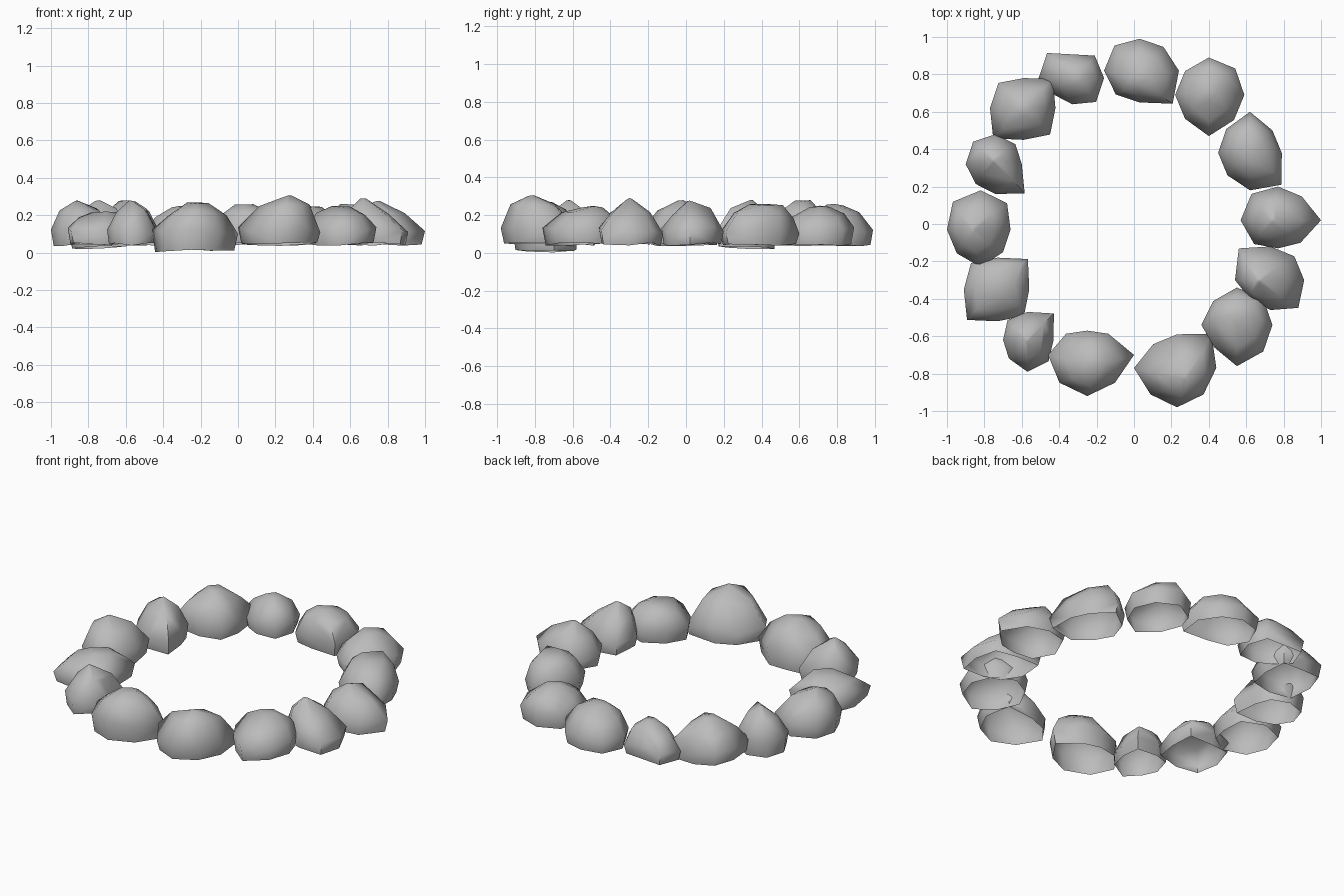
import bpy
import bmesh
import math
import random
from mathutils import Vector

if "Cube" in bpy.data.objects:
    bpy.data.objects.remove(bpy.data.objects["Cube"], do_unlink=True)

random.seed(4)

# One grey for every stone
grey = bpy.data.materials.new("stone_grey")
grey.use_nodes = True
grey.diffuse_color = (0.5, 0.5, 0.5, 1)
shader = grey.node_tree.nodes["Principled BSDF"]
shader.inputs["Base Color"].default_value = grey.diffuse_color
shader.inputs["Roughness"].default_value = 0.8

PEAKED, ROUNDED, FLAT = 0.08, 0.25, 0.42


def ring(bm, centre, radii, scale, height, wobble, skip=1):
    """Add a ring of corners that follows the stone's outline."""
    corners = []
    for i in range(0, len(radii), skip):
        angle = math.tau * i / len(radii)
        reach = radii[i] / 100 * scale
        offset = Vector((math.cos(angle), math.sin(angle), 0)) * reach
        lift = Vector((0, 0, height + random.uniform(-wobble, wobble)))
        corners.append(bm.verts.new(centre + offset + lift))
    return corners


def stone(name, x, y, height, crown, lean, *radii, foot=0.045):
    """Hollow boulder: outline radii in hundredths, anticlockwise from +x."""
    bm = bmesh.new()
    centre = Vector((x, y, 0))
    top = centre + Vector((*lean, 0)) / 100

    # Open rim, widest belly, sloping shoulder and a small crown
    rim = ring(bm, centre, radii, 0.92, foot, 0.01)
    ring(bm, centre, radii, 1.0, 0.12, 0.02)
    ring(bm, centre.lerp(top, 0.6), radii, 0.58 + crown * 0.4, height * 0.78, 0.02)
    ring(bm, top, radii, crown, height - 0.005, 0.005, skip=2)

    hull = bmesh.ops.convex_hull(bm, input=bm.verts)
    loose = {v for v in hull["geom_interior"] + hull["geom_unused"]
             if isinstance(v, bmesh.types.BMVert)}
    rim = set(rim) - loose
    bmesh.ops.delete(bm, geom=list(loose), context="VERTS")
    bmesh.ops.recalc_face_normals(bm, faces=bm.faces)

    # Remove the underside so the stone is an open shell
    underside = [f for f in bm.faces if set(f.verts) <= rim]
    bmesh.ops.delete(bm, geom=underside, context="FACES")

    mesh = bpy.data.meshes.new(name)
    bm.to_mesh(mesh)
    bm.free()
    mesh.materials.append(grey)
    obj = bpy.data.objects.new(name, mesh)
    bpy.context.collection.objects.link(obj)
    stones.append(obj)


stones = []

# Back and left side of the ring
stone("back_stone", 0.03, 0.82, 0.26, ROUNDED, (0, -3), 21, 18, 17, 19, 19, 18, 17, 25)
stone("back_left_stone", 0.40, 0.69, 0.25, ROUNDED, (0, 2), 19, 20, 20, 18, 18, 18, 22, 19)
stone("left_rear_stone", 0.62, 0.38, 0.26, FLAT, (0, 4), 17, 17, 22, 18, 17, 17, 20, 24)
stone("left_stone", 0.77, 0.02, 0.28, PEAKED, (-3, 0), 23, 18, 18, 20, 20, 18, 15, 17)
stone("left_fore_stone", 0.73, -0.30, 0.29, PEAKED, (-6, 0), 18, 18, 18, 24, 19, 15, 16, 21)
stone("front_left_stone", 0.55, -0.54, 0.25, ROUNDED, (0, 5), 19, 20, 20, 18, 19, 17, 22, 20)

# Front of the ring
stone("front_inner_left_stone", 0.23, -0.77, 0.31, PEAKED, (4, -5),
      21, 26, 18, 18, 23, 20, 21, 20)
stone("front_inner_right_stone", -0.25, -0.70, 0.27, ROUNDED, (3, -4),
      25, 16, 13, 16, 21, 21, 22, 21, foot=0.01)
stone("front_right_stone", -0.57, -0.62, 0.28, PEAKED, (0, 0), 14, 20, 15, 15, 13, 14, 17, 16)

# Right side and back right
stone("right_fore_stone", -0.73, -0.35, 0.22, FLAT, (2, 3), 17, 23, 17, 20, 18, 23, 17, 20)
stone("right_stone", -0.82, -0.03, 0.28, PEAKED, (-4, 0), 16, 20, 21, 21, 18, 18, 20, 17)
stone("right_rear_stone", -0.74, 0.32, 0.28, PEAKED, (-1, 2),
      14, 15, 16, 17, 16, 15, 16, 22, foot=0.025)
stone("back_right_stone", -0.59, 0.62, 0.28, ROUNDED, (0, 0), 17, 22, 16, 19, 18, 23, 17, 20)
stone("back_inner_right_stone", -0.33, 0.78, 0.25, ROUNDED, (2, 0),
      17, 17, 12, 19, 18, 13, 14, 18)

# Soft shading that keeps the hard chisel edges
bpy.ops.object.select_all(action="DESELECT")
for obj in stones:
    obj.select_set(True)
bpy.context.view_layer.objects.active = stones[0]
bpy.ops.object.shade_smooth_by_angle(angle=math.radians(70))
